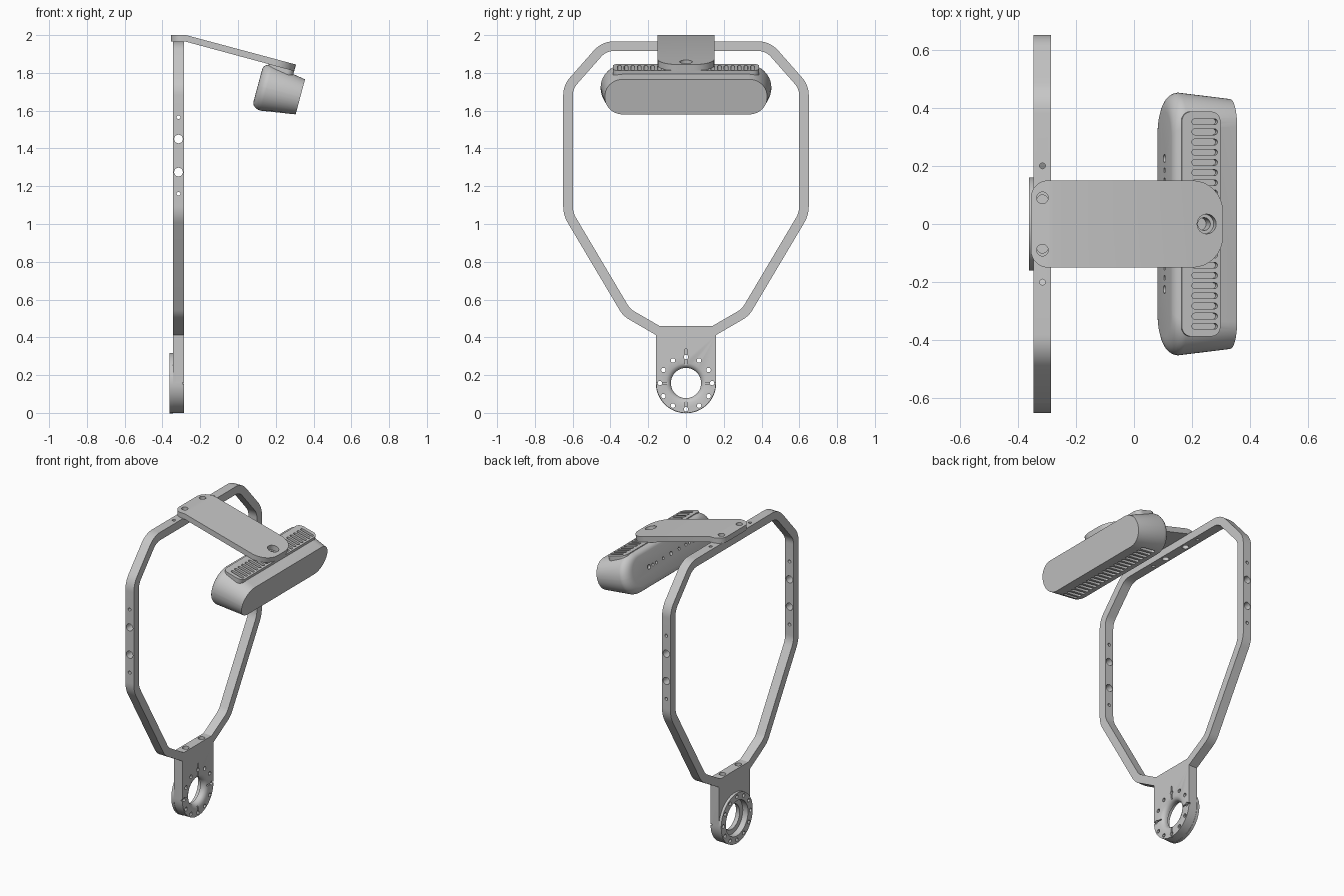
import bpy, bmesh
from math import sin, cos, tan, pi, radians
from mathutils import Matrix, Vector

cube = bpy.data.objects.get("Cube")
if cube:
    bpy.data.objects.remove(cube, do_unlink=True)

GREY = (0.57, 0.57, 0.57, 1)
grey = bpy.data.materials.new("plain grey")
grey.use_nodes = True
grey.diffuse_color = GREY
grey.node_tree.nodes["Principled BSDF"].inputs["Base Color"].default_value = GREY

TILT = radians(15)
Z_AXIS = Matrix.Identity(4)                                          # outline in (x, y)
X_AXIS = Matrix(((0, 0, 1), (1, 0, 0), (0, 1, 0))).to_4x4()          # outline in (y, z)
Y_AXIS = Matrix(((0, 1, 0), (0, 0, 1), (1, 0, 0))).to_4x4()          # outline in (z, x)
HEAD = Matrix.Translation((0.33, 0, 1.673)) @ Matrix.Rotation(TILT, 4, 'Y')
HEAD_X = HEAD @ X_AXIS


def circle(a, b, r, n=24):
    return [(a + r * cos(2 * pi * i / n), b + r * sin(2 * pi * i / n)) for i in range(n)]


def rounded(corners, steps=8):
    """Polygon from (a, b, radius) corners, each corner turned into an arc."""
    out = []
    for i, (a, b, r) in enumerate(corners):
        p = Vector((a, b))
        d0 = (Vector(corners[i - 1][:2]) - p).normalized()
        d1 = (Vector(corners[(i + 1) % len(corners)][:2]) - p).normalized()
        if r == 0:
            out.append((a, b))
            continue
        half = d0.angle(d1) / 2
        centre = p + (d0 + d1).normalized() * (r / sin(half))
        start = (p + d0 * (r / tan(half)) - centre) / r
        end = (p + d1 * (r / tan(half)) - centre) / r
        sweep = pi - 2 * half
        for k in range(steps + 1):
            t = k / steps * sweep
            q = (start * sin(sweep - t) + end * sin(t)) / sin(sweep)
            out.append(tuple(centre + q * r))
    return out


def box(a0, a1, b0, b1, r=0.0, steps=8):
    return rounded([(a0, b0, r), (a1, b0, r), (a1, b1, r), (a0, b1, r)], steps)


def inset(poly, t):
    """Counter-clockwise polygon moved inward by t."""
    out = []
    for i, p in enumerate(poly):
        p = Vector(p)
        e0 = (p - Vector(poly[i - 1])).normalized()
        e1 = (Vector(poly[(i + 1) % len(poly)]) - p).normalized()
        n = Vector((-e0.y - e1.y, e0.x + e1.x)).normalized()
        out.append(tuple(p + n * (t / n.dot(Vector((-e1.y, e1.x))))))
    return out


def loft(bm, sections, matrix):
    """Capped solid through (height, outline) sections."""
    rings = [[bm.verts.new(matrix @ Vector((a, b, h))) for a, b in poly] for h, poly in sections]
    n = len(rings[0])
    for lo, hi in zip(rings, rings[1:]):
        for i in range(n):
            bm.faces.new((lo[i], lo[(i + 1) % n], hi[(i + 1) % n], hi[i]))
    bm.faces.new(rings[0])
    bm.faces.new(rings[-1])


def prism(poly, h0, h1, matrix):
    return [(h0, poly), (h1, poly)], matrix


def mesh_object(name, solids):
    bm = bmesh.new()
    for sections, matrix in solids:
        loft(bm, sections, matrix)
    bmesh.ops.recalc_face_normals(bm, faces=bm.faces)
    mesh = bpy.data.meshes.new(name)
    bm.to_mesh(mesh)
    bm.free()
    obj = bpy.data.objects.new(name, mesh)
    bpy.context.scene.collection.objects.link(obj)
    return obj


def cut(obj, solids):
    cutter = mesh_object("cutter", solids)
    cutter.hide_render = True
    mod = obj.modifiers.new("cut", 'BOOLEAN')
    mod.operation, mod.solver, mod.object = 'DIFFERENCE', 'EXACT', cutter
    graph = bpy.context.evaluated_depsgraph_get()
    mesh = bpy.data.meshes.new_from_object(obj.evaluated_get(graph))
    obj.modifiers.clear()
    obj.data = mesh
    bpy.data.objects.remove(cutter, do_unlink=True)


FRAME_X = -0.315
BORE_Z = 0.158

# Hoop frame
right_side = [(0.155, 0.41, 0), (0.333, 0.513, 0.14), (0.65, 1.047, 0.17),
              (0.65, 1.735, 0.14), (0.445, 1.967, 0.14)]
outline = rounded(right_side + [(-y, z, r) for y, z, r in reversed(right_side)])
frame = mesh_object("hoop_frame", [prism(outline, -0.345, -0.285, X_AXIS)])
cut(frame, [prism(inset(outline, 0.051), -0.5, -0.1, X_AXIS)])
top_bolts = [prism(circle(FRAME_X, y, 0.02), 1.8, 2.1, Z_AXIS) for y in (-0.09, 0.09)]
base_bolts = [prism(circle(FRAME_X, y, 0.02), 0.33, 0.6, Z_AXIS) for y in (-0.08, 0.08)]
pin_holes = [prism(circle(FRAME_X, y, 0.01), 1.8, 2.1, Z_AXIS) for y in (-0.2, 0.2)]
side_holes = [prism(circle(z, FRAME_X, r), -0.8, 0.8, Y_AXIS)
              for z, r in ((1.565, 0.01), (1.45, 0.023), (1.275, 0.023), (1.16, 0.01))]
cut(frame, top_bolts + base_bolts + pin_holes + side_holes)

# Lower bracket with stepped bore, bolt circle and radial grooves
arc = [(0.158 * cos(pi * (1 + i / 32)), BORE_Z + 0.158 * sin(pi * (1 + i / 32))) for i in range(33)]
bracket = mesh_object("lower_bracket",
                      [prism(arc + [(0.158, 0.412), (-0.158, 0.412)], -0.345, -0.285, X_AXIS)])
steps = [(-0.4, 0.112), (-0.325, 0.112), (-0.3249, 0.08), (-0.31, 0.08),
         (-0.3, 0.083), (-0.291, 0.091), (-0.285, 0.105), (-0.27, 0.12)]
bore = [([(x, circle(0, BORE_Z, r, 48)) for x, r in steps], X_AXIS)]
bolt_circle = [prism(circle(0.138 * cos(k * pi / 6), BORE_Z + 0.138 * sin(k * pi / 6), 0.012, 12),
                     -0.4, -0.2, X_AXIS) for k in range(12)]
spin = [Matrix.Translation((0, 0, BORE_Z)) @ Matrix.Rotation(k * pi / 2, 4, 'X') @ X_AXIS
        for k in range(4)]
cut(bracket, bore)
cut(bracket, bolt_circle + base_bolts)
cut(bracket, [prism(box(0.095, 0.18, -0.004, 0.004), -0.295, -0.2, m) for m in spin])

# Bearing ring on the rear of the bracket
ring = mesh_object("bearing_ring", [prism(circle(0, BORE_Z, 0.16, 64), -0.362, -0.344, X_AXIS)])
cut(ring, bore)
cut(ring, bolt_circle)

# Bent top plate
BEND = -0.275
plan = rounded([(-0.355, -0.15, 0.06), (0.3275, -0.15, 0.11), (0.3275, 0.15, 0.11), (-0.355, 0.15, 0.06)])
plate = mesh_object("top_plate", [prism(plan, 1.965, 2.0, Z_AXIS)])
bm = bmesh.new()
bm.from_mesh(plate.data)
bmesh.ops.bisect_plane(bm, geom=bm.verts[:] + bm.edges[:] + bm.faces[:],
                       plane_co=(BEND, 0, 0), plane_no=(1, 0, 0))
for v in bm.verts:
    dx, dz = v.co.x - BEND, v.co.z - 2
    if dx > 0.001:
        v.co.x = BEND + dx * cos(TILT) + dz * sin(TILT)
        v.co.z = 2 - dx * sin(TILT) + dz * cos(TILT)
bm.to_mesh(plate.data)
bm.free()
SCREW = Matrix.Translation((0.25, 0, 1.859)) @ Matrix.Rotation(TILT, 4, 'Y')
cut(plate, top_bolts + [prism(circle(0, 0, 0.034), -0.08, 0.08, SCREW)])

# Sensor housing: tapered stadium with a rounded back
sections = []
for k in range(7):
    a = k / 6 * pi / 2
    sections.append((-0.185 - 0.048 * cos(a), 0.452 - 0.065 * (1 - sin(a)), 0.125 - 0.035 * (1 - sin(a))))
sections.append((0, 0.43, 0.096))
housing = mesh_object("sensor_housing", [(
    [(u, box(-y, y, -v, v, v * 0.98, 10)) for u, y, v in sections], HEAD_X)])

# Raised vent pad with slots
pad = mesh_object("vent_pad", [prism(box(-0.205, -0.067, -0.387, 0.387, 0.035), 0.085, 0.126, HEAD)])
top_slots = [prism(box(-0.169, -0.078, y - 0.01, y + 0.01, 0.0098, 4), 0.1, 0.2, HEAD)
             for i in range(8) for y in (0.352 - 0.035 * i, -0.352 + 0.035 * i)]
bottom_slots = [prism(box(-0.165, -0.065, y - 0.01, y + 0.01, 0.0098, 4), -0.2, -0.09, HEAD)
                for y in (0.035 * i for i in range(-10, 11))]
ports = [prism(circle(y, 0, r, 16), -0.3, -0.215, HEAD_X)
         for y, r in ((0, 0.012), (0.08, 0.009), (0.15, 0.009), (0.185, 0.009), (0.225, 0.014),
                      (-0.08, 0.009), (-0.15, 0.009), (-0.185, 0.009), (-0.225, 0.014))]
socket = [prism(circle(0, 0, 0.022), -0.09, 0.08, SCREW)]
cut(pad, top_slots + socket)
cut(housing, top_slots + bottom_slots + ports + socket)

# Colour and shading
parts = [frame, bracket, ring, plate, housing, pad]
bpy.ops.object.select_all(action='DESELECT')
for obj in parts:
    obj.data.materials.clear()
    obj.data.materials.append(grey)
    obj.select_set(True)
bpy.context.view_layer.objects.active = frame
bpy.ops.object.shade_smooth_by_angle(angle=radians(30))
